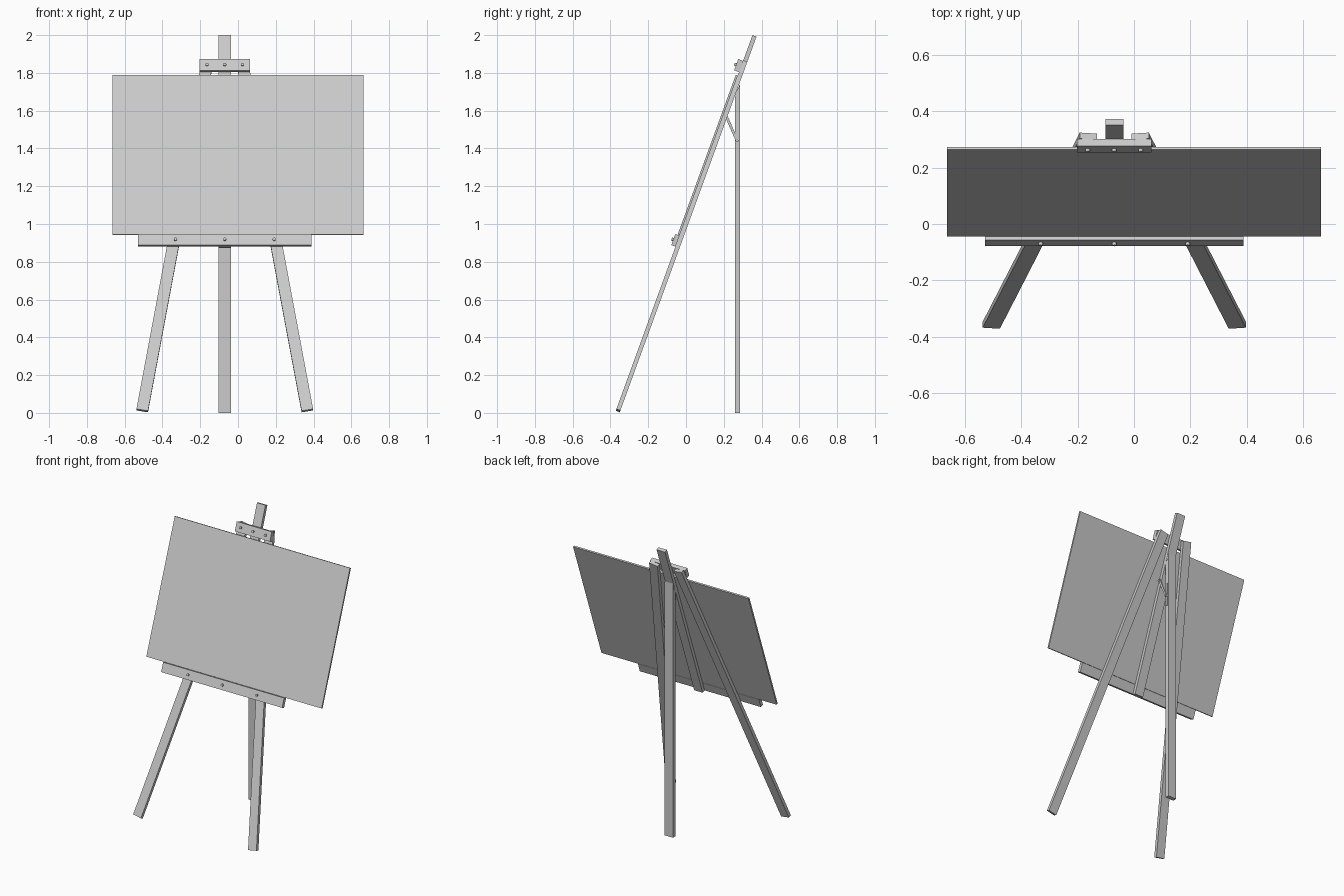
import bpy, bmesh, math
from mathutils import Matrix, Vector

if "Cube" in bpy.data.objects:
    bpy.data.objects.remove(bpy.data.objects["Cube"])

CX = -0.07                       # easel centre line (the board is centred on x = 0)
# Tilted frame: local x = right, local y = up the slope, local z = out of the front
TILT = Matrix.Translation((CX, -0.376, 0)) @ Matrix.Rotation(math.radians(70), 4, 'X')
T = 0.0227                       # timber thickness


def finish(name, bm, matrix=Matrix()):
    bmesh.ops.recalc_face_normals(bm, faces=bm.faces)
    mesh = bpy.data.meshes.new(name)
    bm.to_mesh(mesh)
    bm.free()
    ob = bpy.data.objects.new(name, mesh)
    bpy.context.collection.objects.link(ob)
    ob.matrix_world = matrix
    return ob


def box(name, lo, hi, matrix=Matrix()):
    lo, hi = Vector(lo), Vector(hi)
    bm = bmesh.new()
    bmesh.ops.create_cube(bm, size=1)
    for v in bm.verts:
        v.co = (lo + hi) / 2 + v.co * (hi - lo)
    return finish(name, bm, matrix)


def bolt(name, center, radius, depth, matrix):
    bm = bmesh.new()
    bmesh.ops.create_cone(bm, cap_ends=True, segments=16, radius1=radius,
                          radius2=radius, depth=depth)
    ob = finish(name, bm, matrix @ Matrix.Translation(center))
    for p in ob.data.polygons:
        p.use_smooth = len(p.vertices) == 4
    for e in ob.data.edges:
        e.use_edge_sharp = False
    ob.data.set_sharp_from_angle(angle=math.radians(40))
    return ob


# Splayed front legs
for side, label in ((-1, "left"), (1, "right")):
    a, b = Vector((side * 0.437, 0.017, 0)), Vector((side * 0.092, 1.981, 0))
    d = b - a
    turn = Matrix.Rotation(math.atan2(-d.x, d.y), 4, 'Z')
    box("front_leg_" + label, (-0.031, 0, -T), (0.031, d.length, 0),
        TILT @ Matrix.Translation(a) @ turn)

# Centre mast, board, ledge and top clamp
box("mast", (-0.032, 0.9365, -T), (0.032, 2.128, 0), TILT)
box("board", (-0.665 - CX, 1.001, 0), (0.665 - CX, 1.901, 0.011), TILT)
box("ledge", (-0.459, 0.9365, 0), (0.459, 0.9995, 0.0235), TILT)
box("top_clamp", (-0.133, 1.92, 0), (0.133, 1.983, 0.0275), TILT)

# Bolt heads on the ledge and the clamp
for i in (-1, 0, 1):
    bolt("ledge_bolt", (i * 0.261, 0.968, 0.0265), 0.008, 0.014, TILT)
    bolt("clamp_bolt", (i * 0.094, 1.951, 0.0305), 0.008, 0.014, TILT)

# Upright rear leg, top cut flush against the back of the mast
bm = bmesh.new()
profile = [(0.259, 0), (0.286, 0), (0.286, 1.742), (0.259, 1.68)]
face = bm.faces.new([bm.verts.new((CX - 0.032, y, z)) for y, z in profile])
ext = bmesh.ops.extrude_face_region(bm, geom=[face])
bmesh.ops.translate(bm, vec=(0.064, 0, 0),
                    verts=[g for g in ext["geom"] if isinstance(g, bmesh.types.BMVert)])
finish("rear_leg", bm)

# Slotted plate on the side of the rear leg
X0 = CX + 0.032
box("slot_plate", (X0, 0.263, 1.37), (X0 + 0.005, 0.282, 1.525))

# Folding brace between mast and plate
p, q = Vector((X0, 0.209, 1.58)), Vector((X0, 0.273, 1.435))
d = q - p
box("brace", (0.005, -0.007, 0), (0.01, 0.007, d.length),
    Matrix.Translation(p) @ Matrix.Rotation(math.atan2(-d.y, d.z), 4, 'X'))

# Pivot pins of brace and rear leg
SIDE = Matrix.Rotation(math.radians(90), 4, 'Y')
for name, y, z, x, length in (("brace_pin_mast", 0.211, 1.575, X0 + 0.005, 0.016),
                              ("brace_pin_leg", 0.272, 1.44, X0 + 0.006, 0.018),
                              ("rear_leg_pin", 0.27, 1.70, CX, 0.07)):
    bolt(name, (0, 0, 0), 0.007, length, Matrix.Translation((x, y, z)) @ SIDE)
